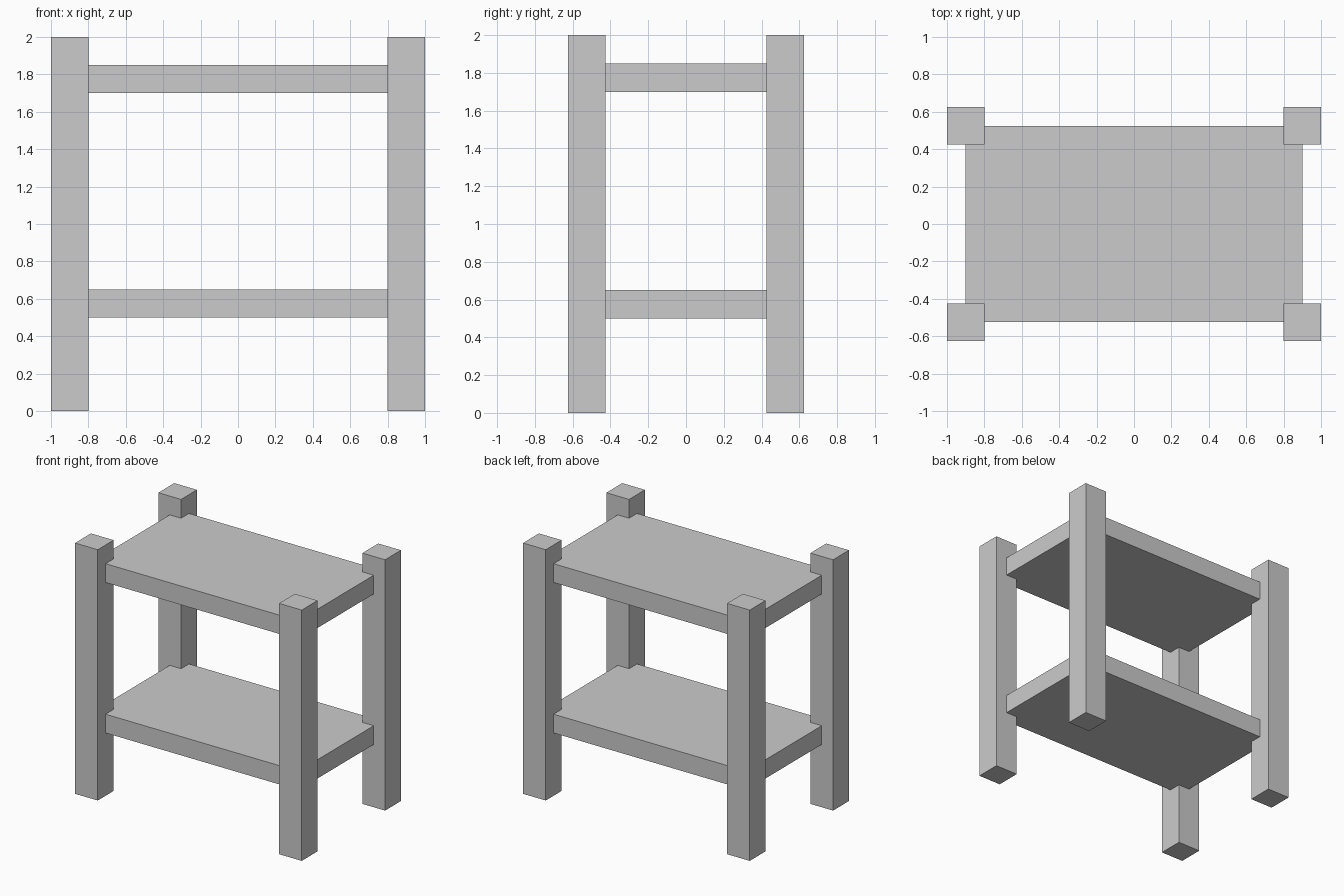
import bpy

if "Cube" in bpy.data.objects:
    bpy.data.objects.remove(bpy.data.objects["Cube"])


def box(name, size, centre):
    bpy.ops.mesh.primitive_cube_add(size=1, location=centre)
    obj = bpy.context.object
    obj.name = name
    obj.scale = size
    bpy.ops.object.transform_apply(location=False, rotation=False, scale=True)
    return obj


# Four square corner legs
for y_name, y in (("front", -0.525), ("back", 0.525)):
    for x_name, x in (("left", -0.9), ("right", 0.9)):
        box(f"{y_name}_{x_name}_leg", (0.2, 0.2, 2.0), (x, y, 1.0))

# Two shelves, whose corners are set into the legs
for name, z in (("lower_shelf", 0.575), ("upper_shelf", 1.775)):
    box(name, (1.8, 1.05, 0.15), (0, 0, z))
